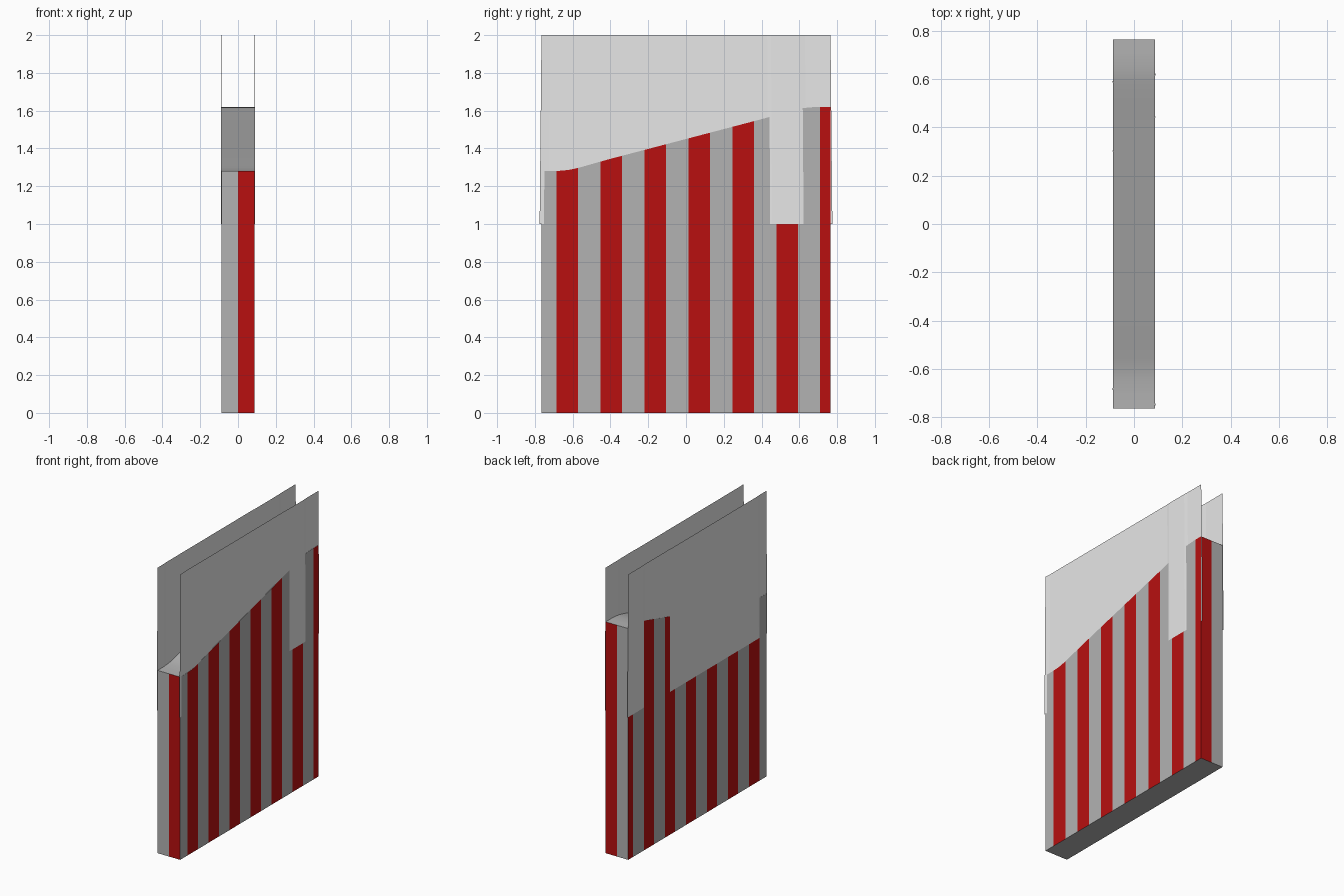
import bpy, bmesh, math

if "Cube" in bpy.data.objects:
    bpy.data.objects.remove(bpy.data.objects["Cube"])

W, L = 0.088, 0.765          # half thickness, half length
PERIOD, RED_START, RED_WIDTH = 0.2326, -0.685, 0.114


def material(name, rgb):
    m = bpy.data.materials.new(name)
    m.diffuse_color = (*rgb, 1)
    m.use_nodes = True
    m.node_tree.nodes["Principled BSDF"].inputs["Base Color"].default_value = m.diffuse_color
    return m


grey = material("stripe_grey", (0.45, 0.45, 0.45))
red = material("stripe_red", (0.48, 0.005, 0.005))
pale = material("panel_pale_grey", (0.8, 0.8, 0.8))


def finish(name, bm, mats):
    me = bpy.data.meshes.new(name)
    bm.to_mesh(me)
    bm.free()
    for m in mats:
        me.materials.append(m)
    ob = bpy.data.objects.new(name, me)
    bpy.context.collection.objects.link(ob)
    return ob


# Half of the S-shaped top edge: distance from centre, rise over mid height
HALF = [(0, 0), (0.4, 0.105), (0.5, 0.133), (0.56, 0.15),
        (0.61, 0.162), (0.65, 0.167), (0.70, 0.17), (L, 0.17)]


def top_z(y):
    a = abs(y)
    for (a0, r0), (a1, r1) in zip(HALF, HALF[1:]):
        if a <= a1 + 1e-6:
            return 1.45 + math.copysign(r0 + (r1 - r0) * (a - a0) / (a1 - a0), y)


def is_red(y):
    return y > RED_START and (y - RED_START) % PERIOD < RED_WIDTH


# Striped wall: columns split at every stripe edge and profile point
ys = {s * a for a, _ in HALF for s in (-1, 1)}
for i in range(7):
    ys |= {RED_START + i * PERIOD, RED_START + i * PERIOD + RED_WIDTH}
ys = sorted(y for y in ys if abs(y) <= L)
bm = bmesh.new()
rings = [[[bm.verts.new((x, y, z)) for x in (-W, 0, W)] for z in (0, top_z(y))] for y in ys]
for r, s, y0, y1 in zip(rings, rings[1:], ys, ys[1:]):
    for k in (0, 2):                                     # long sides
        f = bm.faces.new((r[0][k], s[0][k], s[1][k], r[1][k]))
        f.material_index = int(is_red((y0 + y1) / 2))
    for h in (0, 1):                                     # underside and top
        for k in (0, 1):
            f = bm.faces.new((r[h][k], r[h][k + 1], s[h][k + 1], s[h][k]))
            f.smooth = h == 1
for r in (rings[0], rings[-1]):                          # ends, red on the right half
    for k in (0, 1):
        f = bm.faces.new((r[0][k], r[0][k + 1], r[1][k + 1], r[1][k]))
        f.material_index = k
bmesh.ops.recalc_face_normals(bm, faces=bm.faces)
wall = finish("striped_wall", bm, [grey, red])
bpy.context.view_layer.objects.active = wall
wall.select_set(True)
bpy.ops.object.shade_smooth_by_angle(angle=math.radians(25))


# Thin side panels, weaving just outside or just inside the wall surface
def panel(name, side, path):
    bm = bmesh.new()
    cols = [[bm.verts.new((side * (W + d), y * (1.013 if z == 1 else 1), z)) for z in (1, 2)]
            for y, d in path]
    for a, b in zip(cols, cols[1:]):
        q = (a[0], b[0], b[1], a[1])
        bm.faces.new(q if side > 0 else q[::-1])
    finish(name, bm, [pale])


OUT, IN = 0.001, -0.001
panel("right_panel", 1, [(-L, OUT), (-0.72, IN), (0.43, IN), (0.45, OUT), (0.60, OUT), (0.63, IN), (L, IN)])
panel("left_panel", -1, [(-L, IN), (-0.69, IN), (-0.67, OUT), (0.29, OUT), (0.31, IN),
                         (0.57, IN), (0.60, OUT), (L, OUT)])
